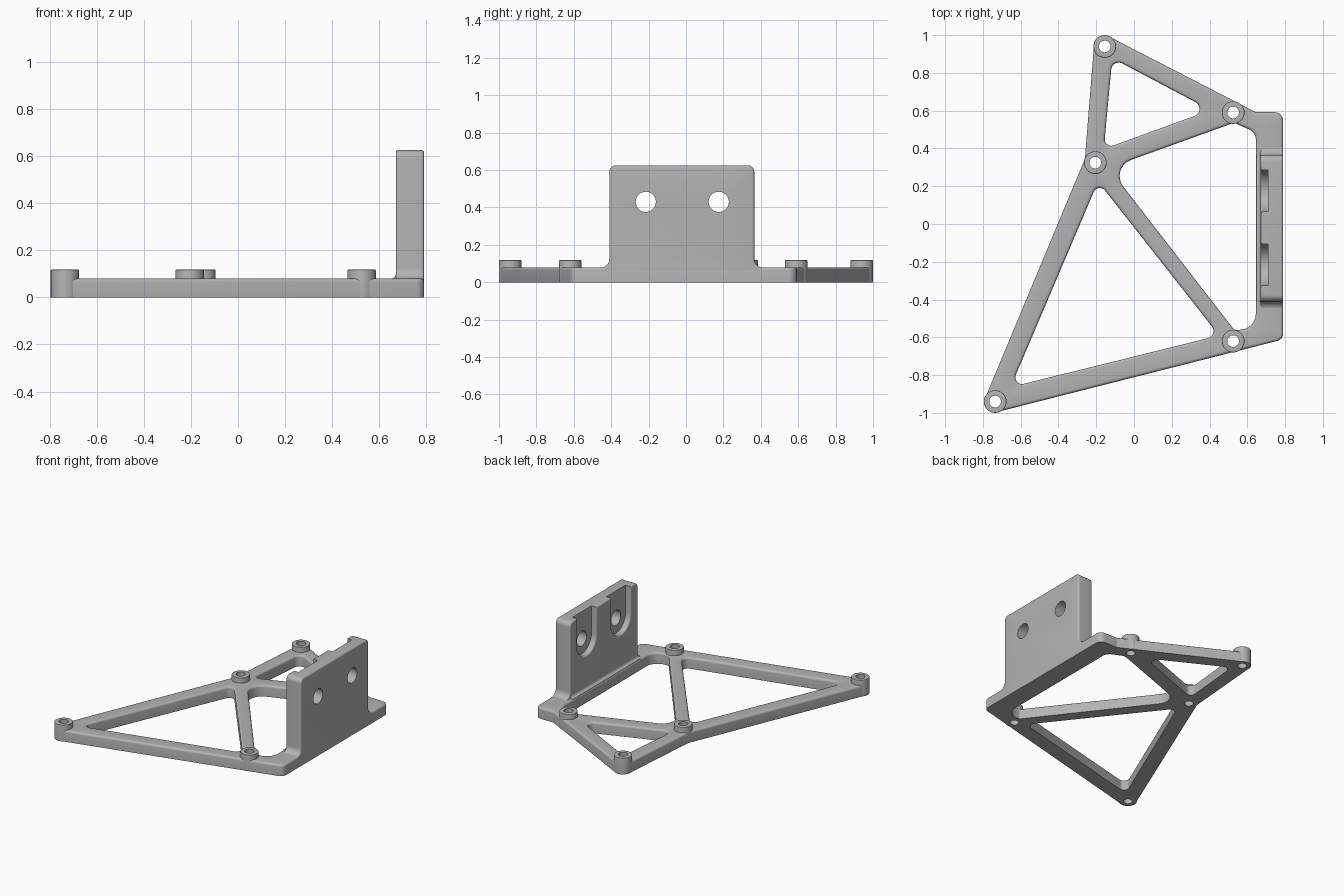
import bpy, bmesh, math
from mathutils import Vector

if "Cube" in bpy.data.objects:
    bpy.data.objects.remove(bpy.data.objects["Cube"], do_unlink=True)

grey = bpy.data.materials.new("plain_grey")
grey.use_nodes = True
COLOUR = (0.45, 0.45, 0.45, 1)
grey.diffuse_color = COLOUR
grey.node_tree.nodes["Principled BSDF"].inputs["Base Color"].default_value = COLOUR


def finish(name, bm):
    bmesh.ops.recalc_face_normals(bm, faces=bm.faces[:])
    mesh = bpy.data.meshes.new(name)
    bm.to_mesh(mesh)
    bm.free()
    mesh.materials.append(grey)
    mesh.shade_smooth()
    mesh.set_sharp_from_angle(angle=math.radians(32))
    obj = bpy.data.objects.new(name, mesh)
    bpy.context.scene.collection.objects.link(obj)
    return obj


def rounded(points, steps=8):
    """Closed loop from (x, y, radius) corners, turned counter-clockwise."""
    loop = []
    for i, (x, y, r) in enumerate(points):
        p = Vector((x, y))
        if r == 0:
            loop.append(p)
            continue
        a = (Vector(points[i - 1][:2]) - p).normalized()
        b = (Vector(points[(i + 1) % len(points)][:2]) - p).normalized()
        half = a.angle(b) / 2
        centre = p + (a + b).normalized() * r / math.sin(half)
        start = p + a * r / math.tan(half) - centre
        end = p + b * r / math.tan(half) - centre
        a0 = math.atan2(start.y, start.x)
        sweep = math.atan2(start.x * end.y - start.y * end.x, start.dot(end))
        for k in range(steps + 1):
            t = a0 + sweep * k / steps
            loop.append(centre + r * Vector((math.cos(t), math.sin(t))))
    area = sum(loop[i - 1].x * q.y - loop[i - 1].y * q.x for i, q in enumerate(loop))
    return loop if area > 0 else loop[::-1]


def circle(x, y, r, n=32):
    return [Vector((x + r * math.cos(math.tau * k / n), y + r * math.sin(math.tau * k / n)))
            for k in range(n)]


def inset(loop, d):
    """Move a loop to its left by d, with mitred corners."""
    out = []
    for i, p in enumerate(loop):
        e = (p - loop[i - 1]).normalized()
        f = (loop[(i + 1) % len(loop)] - p).normalized()
        n = Vector((-e.y, e.x)) + Vector((-f.y, f.x))
        out.append(p + n * 2 * d / max(n.length_squared, 0.5))
    return out


def plate(name, outer, holes, bores, start, end, bevel, place):
    """Extrude an outline with holes from start to end, rounding the end rim."""
    s = 1 if end > start else -1
    layers = [(start, 0)]
    for k in range(5):
        t = k / 4 * math.pi / 2
        layers.append((end - s * bevel * (1 - math.sin(t)), bevel * (1 - math.cos(t))))
    bm = bmesh.new()
    caps = ([], [])
    for loop, sign in [(outer, 1)] + [(h, -1) for h in holes] + [(b, 0) for b in bores]:
        rings = [[bm.verts.new(place(p.x, p.y, w)) for p in inset(loop, d * sign)]
                 for w, d in layers]
        n = len(loop)
        for low, high in zip(rings, rings[1:]):
            for i in range(n):
                bm.faces.new((low[i - 1], low[i], high[i], high[i - 1]))
        for cap, ring in zip(caps, (rings[0], rings[-1])):
            cap.extend(bm.edges.get((ring[i - 1], ring[i])) for i in range(n))
    for cap in caps:
        bmesh.ops.triangle_fill(bm, edges=cap, use_beauty=True, use_dissolve=False)
    return finish(name, bm)


def flat(u, v, w):
    return (u, v, w)


def standing(u, v, w):
    return (w, u, v)


# Flat frame with three openings
BOSSES = {"rear": (-0.155, 0.94), "right_rear": (0.525, 0.59), "middle": (-0.205, 0.325),
          "right_front": (0.525, -0.62), "front": (-0.735, -0.94)}
outline = rounded([(-0.83, -1.022, 0.057), (0.79, -0.611, 0.04), (0.79, 0.592, 0.045),
                   (0.645, 0.592, 0.03), (-0.205, 1.03, 0.057), (-0.26, 0.345, 0)])
rear_opening = rounded([(-0.115, 0.878, 0.04), (0.405, 0.603, 0.04), (-0.16, 0.397, 0.035)])
front_opening = rounded([(-0.19, 0.224, 0.035), (-0.653, -0.863, 0.035), (0.45, -0.59, 0.04)])
side_opening = rounded([(-0.133, 0.297, 0.09), (0.53, 0.536, 0.03), (0.645, 0.485, 0.06),
                        (0.645, -0.56, 0.085), (0.53, -0.56, 0.02)])
plate("frame", outline, [rear_opening, front_opening, side_opening],
      [circle(x, y, 0.034) for x, y in BOSSES.values()], 0, 0.08, 0.015, flat)

# Screw bosses
for label, (x, y) in BOSSES.items():
    plate(label + "_boss", circle(x, y, 0.06), [], [circle(x, y, 0.031)],
          0, 0.118, 0.004, flat)

# Upright mounting plate: bored outer skin, and inner half with open-topped slots
LEFT, RIGHT, TOP, HOLE_Z = -0.41, 0.365, 0.625, 0.43
SCREWS = (0.175, -0.215)
base = [(LEFT - 0.05, 0.04, 0), (RIGHT + 0.05, 0.04, 0), (RIGHT + 0.05, 0.079, 0),
        (RIGHT, 0.079, 0.045), (RIGHT, TOP, 0.035)]
close = [(LEFT, TOP, 0.035), (LEFT, 0.079, 0.045), (LEFT - 0.05, 0.079, 0)]
slots = []
for y in SCREWS:
    slots += [(y + 0.11, TOP, 0), (y + 0.11, HOLE_Z - 0.11, 0.109),
              (y - 0.11, HOLE_Z - 0.11, 0.109), (y - 0.11, TOP, 0)]
plate("upright_outer_half", rounded(base + close), [],
      [circle(y, HOLE_Z, 0.054) for y in SCREWS], 0.71, 0.79, 0.012, standing)
plate("upright_slotted_half", rounded(base + slots + close), [], [],
      0.712, 0.67, 0.01, standing)

# Small fillet along the inner foot of the upright
foot = rounded([(0.70, 0.06, 0), (0.70, 0.105, 0), (0.67, 0.105, 0),
                (0.67, 0.08, 0.02), (0.648, 0.08, 0), (0.66, 0.06, 0)])
plate("upright_foot_fillet", foot, [], [], LEFT, RIGHT, 0.001,
      lambda u, v, w: (u, w, v))
